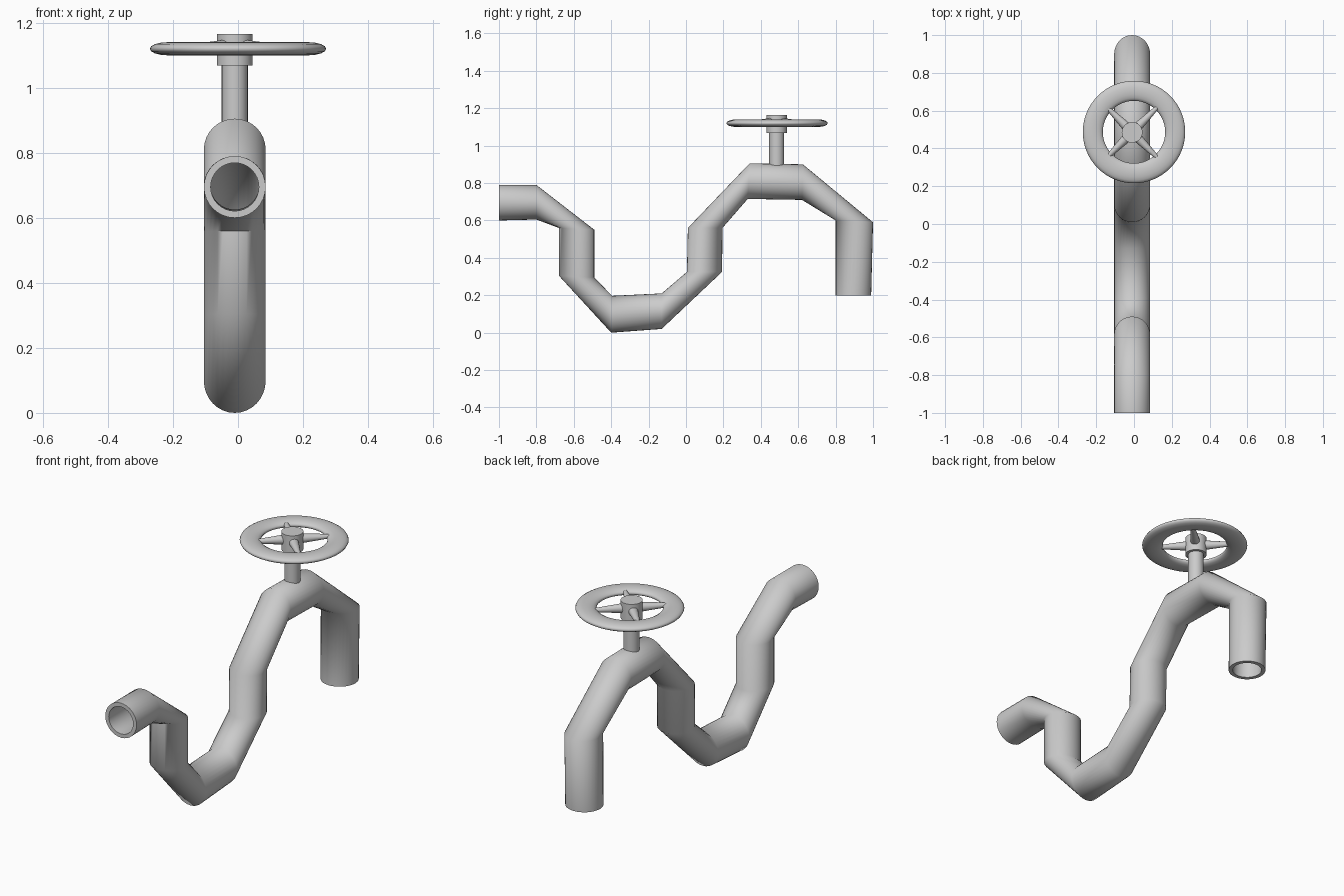
import bpy, bmesh, math
from math import cos, sin, pi
from mathutils import Vector

if "Cube" in bpy.data.objects:
    bpy.data.objects.remove(bpy.data.objects["Cube"])

CX, VY = -0.01, 0.485      # pipe centre in x, valve axis in y
R, SEG = 0.095, 32

# Each joint ring as (left edge y, z, right edge y, z) along the flow
RINGS = [
    (-1.00, 0.79, -1.00, 0.60), (-0.80, 0.79, -0.80, 0.605),
    (-0.49, 0.55, -0.68, 0.56), (-0.49, 0.295, -0.68, 0.305),
    (-0.395, 0.197, -0.40, 0.00), (-0.13, 0.21, -0.13, 0.02),
    (0.005, 0.325, 0.193, 0.325), (0.01, 0.56, 0.195, 0.56),
    (0.34, 0.905, 0.33, 0.715), (0.625, 0.90, 0.62, 0.71),
    (1.00, 0.59, 0.80, 0.60), (0.99, 0.20, 0.80, 0.20),
]


def finish(obj, name, angle=60):
    obj.name = name
    bpy.ops.object.select_all(action='DESELECT')
    obj.select_set(True)
    bpy.context.view_layer.objects.active = obj
    bpy.ops.object.shade_smooth_by_angle(angle=math.radians(angle))
    return obj


def pipe_ring(bm, ring, scale):
    a, b = Vector((CX, *ring[:2])), Vector((CX, *ring[2:]))
    mid, half = (a + b) / 2, (a - b) / 2
    return [bm.verts.new(mid + scale * (half * cos(t) + Vector((R * sin(t), 0, 0))))
            for t in (2 * pi * i / SEG for i in range(SEG))]


def bridge(bm, r1, r2):
    for i in range(SEG):
        j = (i + 1) % SEG
        bm.faces.new((r1[i], r1[j], r2[j], r2[i]))


# Hollow bent pipe: outer skin one way, inner skin back, closed by the rims
bm = bmesh.new()
loops = [pipe_ring(bm, r, 1.0) for r in RINGS]
loops += [pipe_ring(bm, r, 0.78) for r in reversed(RINGS)]
for k in range(len(loops)):
    bridge(bm, loops[k], loops[(k + 1) % len(loops)])
bmesh.ops.recalc_face_normals(bm, faces=bm.faces)
mesh = bpy.data.meshes.new("pipe")
bm.to_mesh(mesh)
bm.free()
pipe = bpy.data.objects.new("pipe", mesh)
bpy.context.collection.objects.link(pipe)
finish(pipe, "pipe")


def upright(name, radius, z0, z1):
    bpy.ops.mesh.primitive_cylinder_add(vertices=32, radius=radius, depth=z1 - z0,
                                        location=(CX, VY, (z0 + z1) / 2))
    return finish(bpy.context.object, name)


# Valve stem and hub
upright("valve_stem", 0.04, 0.86, 1.08)
upright("wheel_hub", 0.055, 1.068, 1.165)

# Flattened hand wheel rim
bpy.ops.mesh.primitive_torus_add(major_segments=64, minor_segments=16,
                                 major_radius=0.218, minor_radius=0.053,
                                 location=(0, VY + 0.002, 1.12))
rim = bpy.context.object
rim.scale.z = 0.38
bpy.ops.object.transform_apply(location=False, rotation=False, scale=True)
finish(rim, "wheel_rim")

# Four tapered diagonal spokes
for k in range(4):
    a = pi / 4 + k * pi / 2
    d = Vector((cos(a), sin(a), 0))
    bpy.ops.mesh.primitive_cone_add(vertices=16, radius1=0.026, radius2=0.011, depth=0.155,
                                    location=Vector((CX, VY, 1.123)) + d * 0.1075,
                                    rotation=(0, pi / 2, a))
    finish(bpy.context.object, f"wheel_spoke_{k + 1}")
